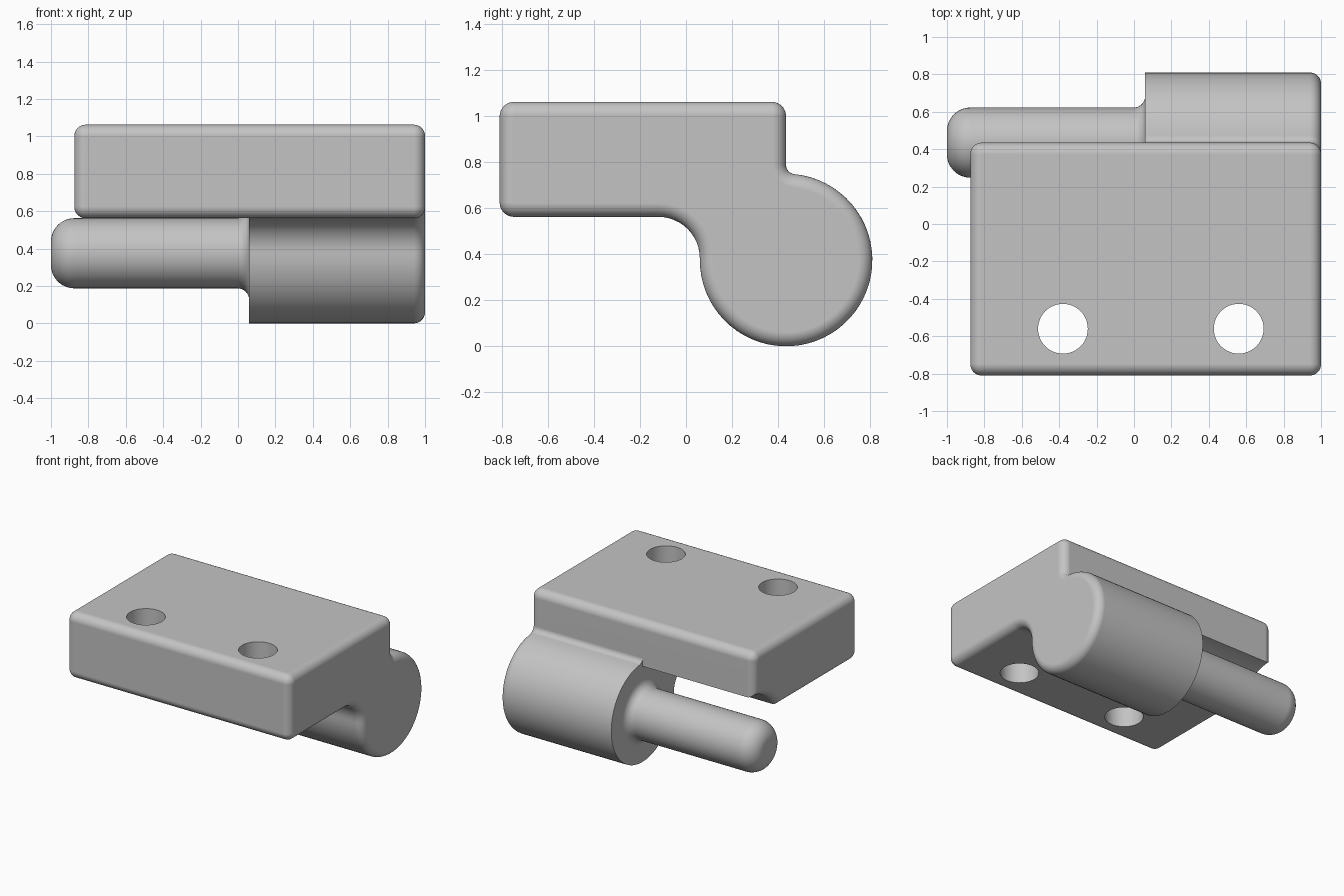
import bpy, bmesh
from math import sin, cos, asin, acos, atan2, radians, pi, sqrt, degrees

cube = bpy.data.objects.get("Cube")
if cube:
    bpy.data.objects.remove(cube, do_unlink=True)

grey = bpy.data.materials.new("light grey")
grey.use_nodes = True
grey.diffuse_color = (0.55, 0.55, 0.55, 1)
grey.node_tree.nodes["Principled BSDF"].inputs["Base Color"].default_value = (0.55, 0.55, 0.55, 1)

# Shared dimensions
FRONT, BACK, BOTTOM, TOP = -0.81, 0.435, 0.5625, 1.0625
LEFT, SPLIT, RIGHT = -0.875, 0.06, 1.0
AXIS_Y, AXIS_Z, BARREL = 0.435, 0.375, 0.375
ROUND, CORNER = 0.06, 0.0625
STEPS = 8


def arc(cy, cz, r, start, end, n=STEPS):
    """Points on an arc, angles in degrees."""
    angles = [radians(start + (end - start) * i / n) for i in range(n + 1)]
    return [(cy + r * cos(a), cz + r * sin(a)) for a in angles]


def loft(name, rings):
    """Skin a list of (x, [(y, z), ...]) sections and cap both ends."""
    bm = bmesh.new()
    loops = [[bm.verts.new((x, y, z)) for y, z in pts] for x, pts in rings]
    for a, b in zip(loops, loops[1:]):
        for i in range(len(a)):
            j = (i + 1) % len(a)
            bm.faces.new((a[i], a[j], b[j], b[i]))
    bm.faces.new(loops[0])
    bm.faces.new(loops[-1])
    bmesh.ops.recalc_face_normals(bm, faces=bm.faces)
    mesh = bpy.data.meshes.new(name)
    bm.to_mesh(mesh)
    bm.free()
    obj = bpy.data.objects.new(name, mesh)
    bpy.context.collection.objects.link(obj)
    mesh.materials.append(grey)
    return obj


def rounded_end(outline, flat_x, end_x):
    """Sections from a flat end to an end with a rounded rim."""
    side = 1 if end_x > flat_x else -1
    rings = [(flat_x, outline(0))]
    for i in range(STEPS + 1):
        a = pi / 2 * i / STEPS
        rings.append((end_x - side * ROUND * (1 - sin(a)), outline(ROUND * (1 - cos(a)))))
    return rings


def plate_corners(d):
    """Top back and top front corners of the plate, inset by d."""
    r = CORNER - d
    return (arc(BACK - CORNER, TOP - CORNER, r, 0, 90)
            + arc(FRONT + CORNER, TOP - CORNER, r, 90, 180)
            + arc(FRONT + CORNER, BOTTOM + CORNER, r, 180, 270))


def knuckle_outline(d):
    """Plate section blended into the barrel."""
    web, neck = 0.18, 0.04
    height = sqrt((BARREL + neck) ** 2 - neck ** 2)
    tangent = degrees(atan2(height, neck))
    return (plate_corners(d)
            + arc(AXIS_Y - BARREL - web, BOTTOM - web, web + d, 90, 0, 12)
            + arc(AXIS_Y, AXIS_Z, BARREL - d, 180, 360 + tangent, 48)
            + arc(BACK + neck, AXIS_Z + height, neck + d, 180 + tangent, 180))


def leaf_outline(d):
    """Plate section with a concave clearance under the back edge."""
    r = 0.35 + d
    start = 180 - degrees(asin((BOTTOM + d - AXIS_Z) / r))
    return plate_corners(d) + arc(AXIS_Y, AXIS_Z, r, start, degrees(acos(-d / r)), 14)


def boolean(target, other, operation):
    mod = target.modifiers.new(operation.lower(), "BOOLEAN")
    mod.operation, mod.solver, mod.object = operation, "EXACT", other
    bpy.context.view_layer.objects.active = target
    bpy.ops.object.modifier_apply(modifier=mod.name)
    bpy.data.objects.remove(other, do_unlink=True)


# Hinge leaf with its barrel
leaf = loft("hinge_leaf", rounded_end(knuckle_outline, SPLIT, RIGHT))
boolean(leaf, loft("leaf_extension", rounded_end(leaf_outline, SPLIT, LEFT)), "UNION")

# Screw holes
for x in (-0.38, 0.56):
    bpy.ops.mesh.primitive_cylinder_add(vertices=48, radius=0.133, depth=1, location=(x, -0.56, 0.8))
    cutter = bpy.context.object
    cutter.data.materials.append(grey)
    boolean(leaf, cutter, "DIFFERENCE")

# Hinge pin: filleted root, straight shaft, domed tip
PIN, TIP = 0.1875, 0.125
profile = [(0.1, PIN + CORNER)]
profile += arc(SPLIT - CORNER, PIN + CORNER, CORNER, 0, -90)
profile += arc(TIP - 1, PIN - TIP, TIP, 90, 180, 12)
pin = loft("hinge_pin", [(x, arc(AXIS_Y, AXIS_Z, r, 0, 360, 48)[:-1]) for x, r in profile])

# Smooth shading with crisp edges and flat faces kept flat
for obj in (leaf, pin):
    bpy.ops.object.select_all(action="DESELECT")
    obj.select_set(True)
    bpy.context.view_layer.objects.active = obj
    bpy.ops.object.shade_smooth_by_angle(angle=radians(30))
    obj.modifiers.new("weighted normals", "WEIGHTED_NORMAL").keep_sharp = True
